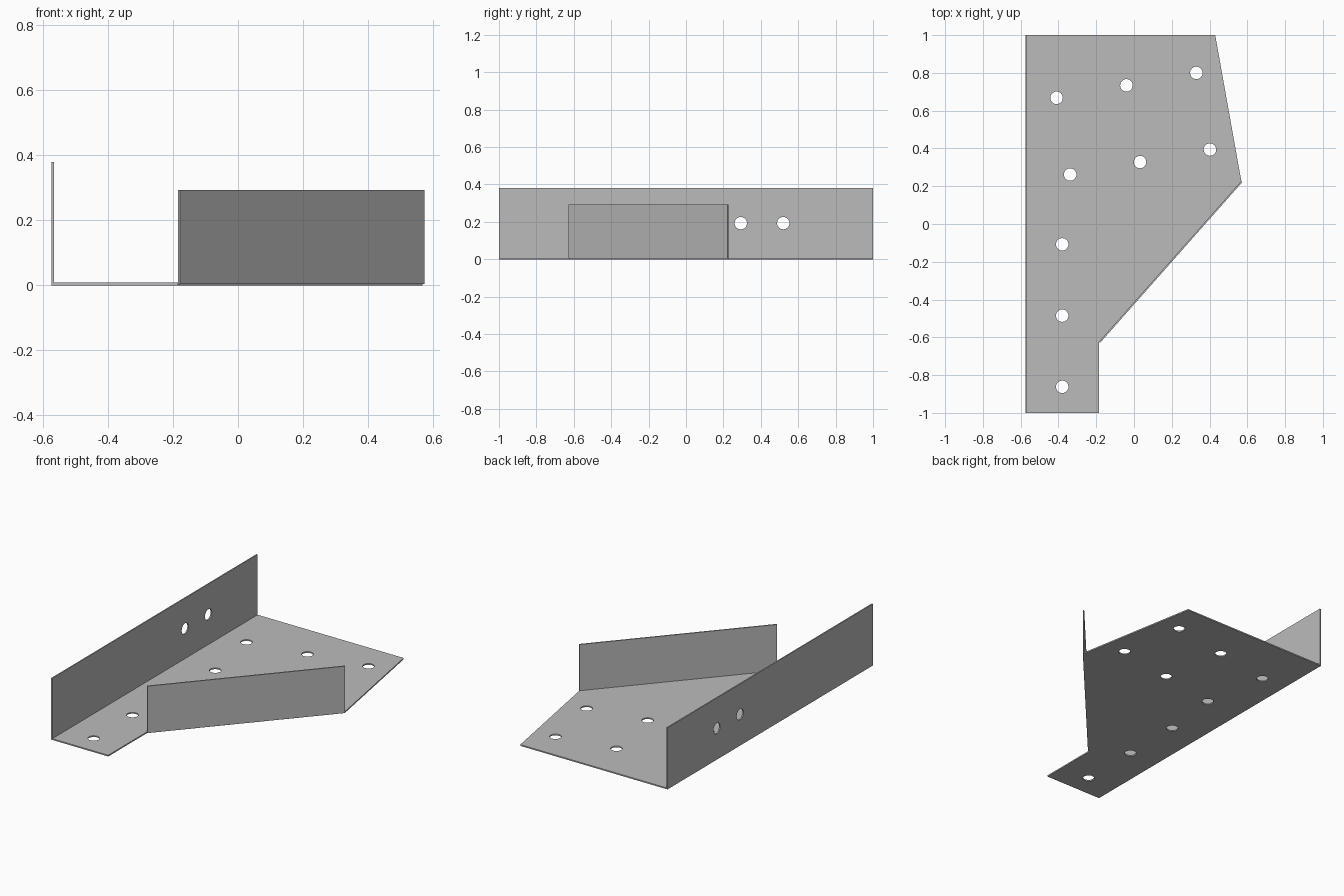
import bpy, bmesh
from mathutils import Matrix, Vector

cube = bpy.data.objects.get("Cube")
if cube:
    bpy.data.objects.remove(cube, do_unlink=True)

T = 0.008            # sheet thickness
HOLE_RADIUS = 0.033

steel = bpy.data.materials.new("grey steel")
steel.use_nodes = True
colour = (0.5, 0.5, 0.5, 1)
steel.diffuse_color = colour
steel.node_tree.nodes["Principled BSDF"].inputs["Base Color"].default_value = colour


def add_object(name, bm):
    bmesh.ops.recalc_face_normals(bm, faces=bm.faces)
    mesh = bpy.data.meshes.new(name)
    bm.to_mesh(mesh)
    bm.free()
    mesh.materials.append(steel)
    obj = bpy.data.objects.new(name, mesh)
    bpy.context.collection.objects.link(obj)
    return obj


def prism(name, outline, z0, z1):
    """Extrude a flat outline upward from z0 to z1."""
    bm = bmesh.new()
    face = bm.faces.new([bm.verts.new((x, y, z0)) for x, y in outline])
    top = bmesh.ops.extrude_face_region(bm, geom=[face])["geom"]
    verts = [v for v in top if isinstance(v, bmesh.types.BMVert)]
    bmesh.ops.translate(bm, verts=verts, vec=(0, 0, z1 - z0))
    return add_object(name, bm)


def drill(obj, centres, axis):
    """Cut round holes through obj along the given axis."""
    turn = Vector((0, 0, 1)).rotation_difference(Vector(axis)).to_matrix().to_4x4()
    bm = bmesh.new()
    for c in centres:
        bmesh.ops.create_cone(bm, cap_ends=True, segments=32, radius1=HOLE_RADIUS,
                              radius2=HOLE_RADIUS, depth=0.1,
                              matrix=Matrix.Translation(c) @ turn)
    cutter = add_object("hole_cutter", bm)
    cutter.hide_render = True
    mod = obj.modifiers.new("holes", "BOOLEAN")
    mod.operation, mod.solver, mod.object = "DIFFERENCE", "EXACT", cutter
    bpy.context.view_layer.objects.active = obj
    bpy.ops.object.modifier_apply(modifier=mod.name)
    bpy.data.objects.remove(cutter, do_unlink=True)


# Base plate with its bolt holes
left, inner, outer = -0.574, Vector((-0.185, -0.623)), Vector((0.568, 0.228))
base = prism("base_plate", [(left, -1), (inner.x, -1), inner, outer, (0.43, 1), (left, 1)], 0, T)
# Two slanted rows of three holes, then one straight row along the tail
holes = [(x + i * 0.37, y + i * 0.066, 0) for x, y in ((-0.41, 0.668), (-0.338, 0.262)) for i in range(3)]
holes += [(-0.38, -0.108 - i * 0.377, 0) for i in range(3)]
drill(base, holes, (0, 0, 1))

# Tall side wall with two holes
wall = prism("side_wall", [(left, -1), (left + T, -1), (left + T, 1), (left, 1)], T, 0.38)
drill(wall, [(left, y, 0.193) for y in (0.293, 0.52)], (1, 0, 0))

# Slanted flange along the outside of the diagonal edge
along = (outer - inner).normalized()
out = Vector((along.y, -along.x)) * T
prism("slanted_flange", [inner, inner + out, outer + out, outer], T / 2, 0.293)
